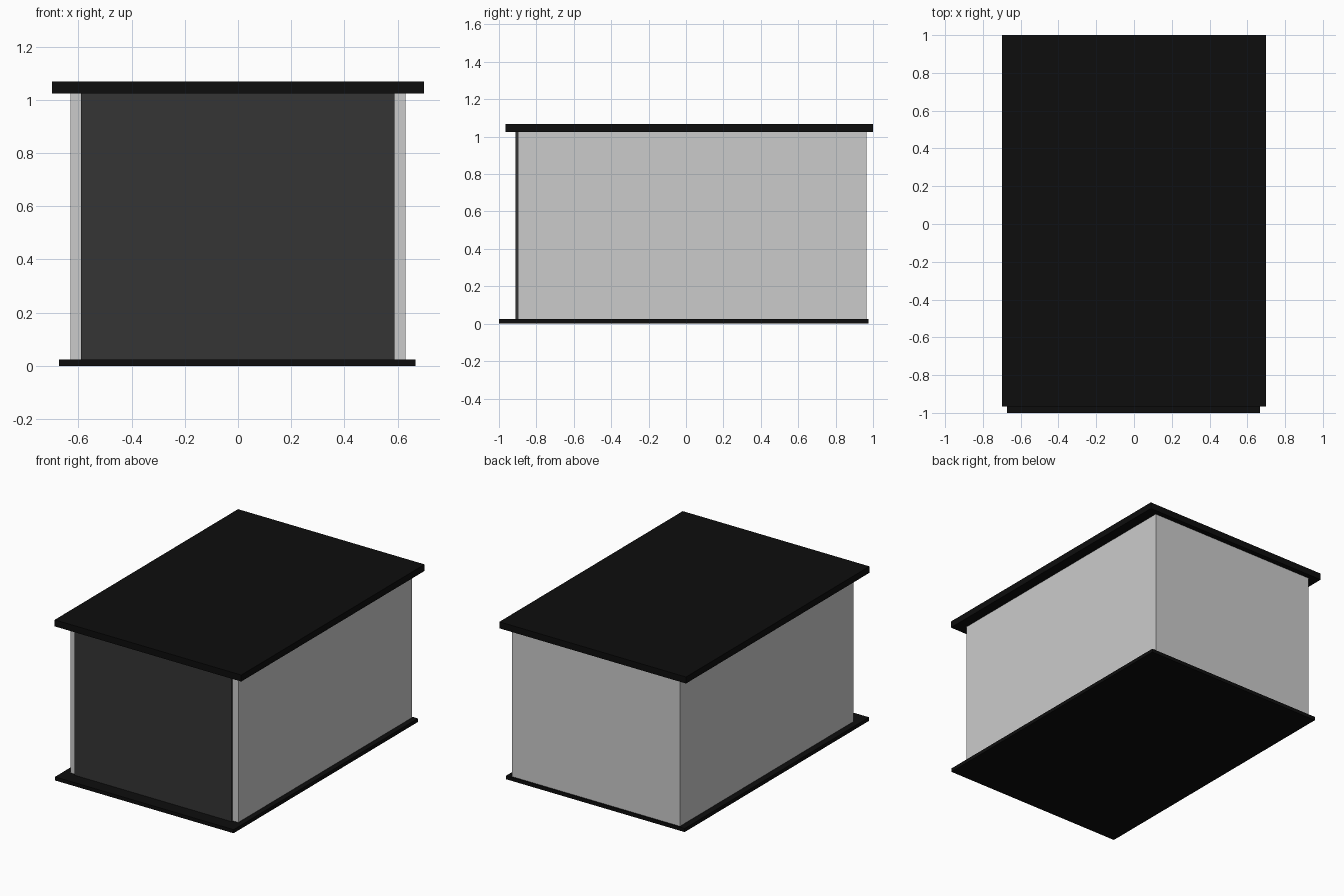
import bpy

if "Cube" in bpy.data.objects:
    bpy.data.objects.remove(bpy.data.objects["Cube"])


def material(name, v):
    m = bpy.data.materials.new(name)
    m.diffuse_color = (v, v, v, 1)
    m.use_nodes = True
    m.node_tree.nodes["Principled BSDF"].inputs["Base Color"].default_value = m.diffuse_color
    return m


def box(name, lo, hi, mat=None):
    """Axis-aligned box from its two extreme corners."""
    bpy.ops.mesh.primitive_cube_add(size=1, location=[(a + b) / 2 for a, b in zip(lo, hi)])
    ob = bpy.context.object
    ob.name = name
    ob.scale = [b - a for a, b in zip(lo, hi)]
    bpy.ops.object.transform_apply(location=False, rotation=False, scale=True)
    if mat:
        ob.data.materials.append(mat)
    return ob


black = material("black", 0.004)
charcoal = material("charcoal", 0.035)

# Floor slab, slightly off-centre under the body
box("base_slab", (-0.673, -1.0, 0.0), (0.667, 0.975, 0.024), black)

# Plain grey cabinet body
box("body", (-0.63, -0.897, 0.024), (0.63, 0.965, 1.024))

# Thin dark door panel on the front face
box("front_panel", (-0.59, -0.911, 0.024), (0.588, -0.897, 1.024), charcoal)

# Overhanging lid
box("top_slab", (-0.70, -0.965, 1.024), (0.70, 1.0, 1.068), black)
